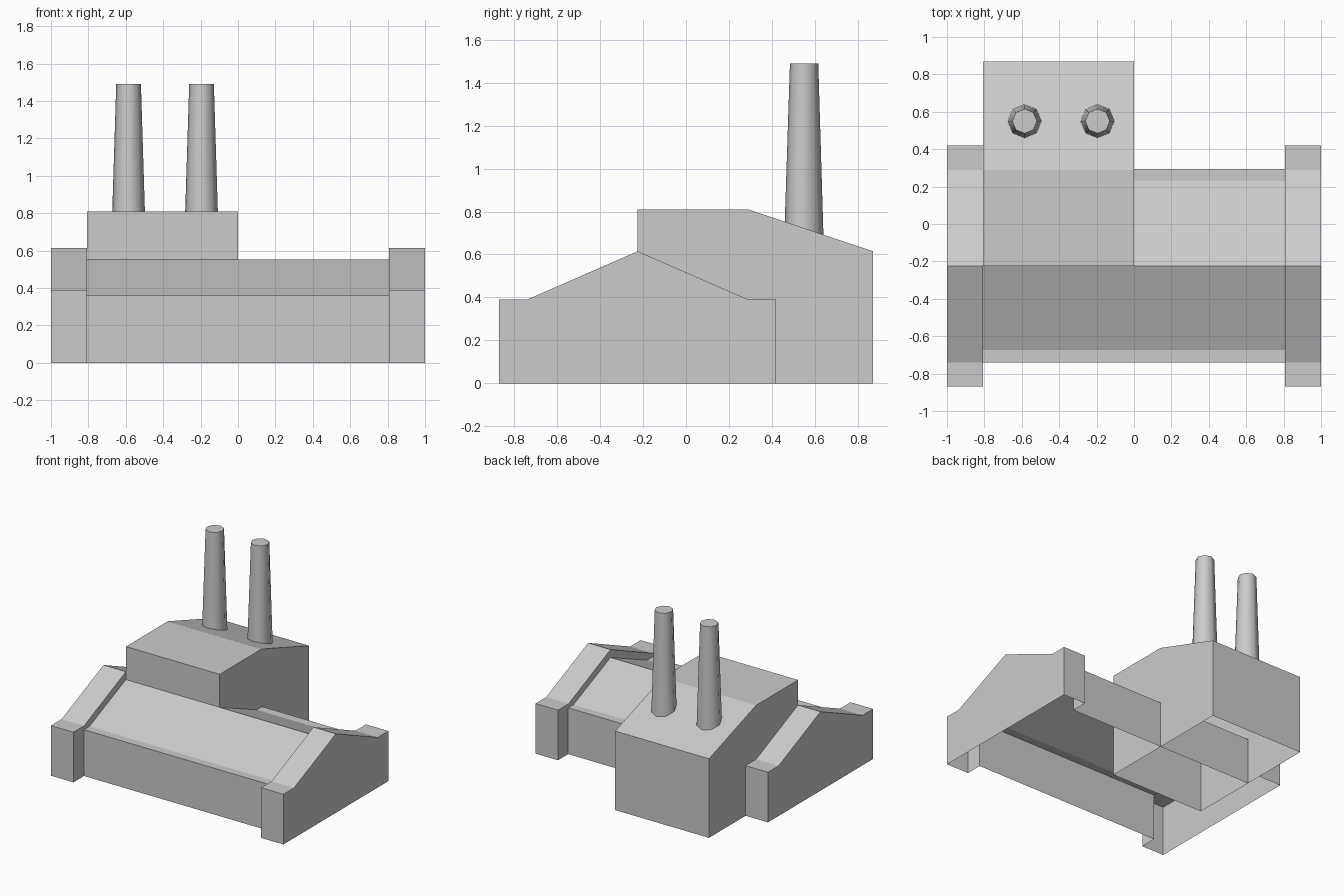
import bpy, bmesh, math

if "Cube" in bpy.data.objects:
    bpy.data.objects.remove(bpy.data.objects["Cube"])


def loft(name, sections):
    """Open-bottomed shell: skins (x, [(y, z), ...]) sections and caps both ends."""
    bm = bmesh.new()
    rings = [[bm.verts.new((x, y, z)) for y, z in prof] for x, prof in sections]
    for a, b in zip(rings, rings[1:]):
        for i in range(len(a) - 1):
            bm.faces.new((a[i], b[i], b[i + 1], a[i + 1]))
    bm.faces.new(rings[0])
    bm.faces.new(rings[-1][::-1])
    mesh = bpy.data.meshes.new(name)
    bm.to_mesh(mesh)
    bm.free()
    obj = bpy.data.objects.new(name, mesh)
    bpy.context.collection.objects.link(obj)
    return obj


def gable(front, back, front_eave, back_eave, eave, ridge):
    return [(front, 0), (front, eave), (front_eave, eave), (-0.225, ridge),
            (back_eave, eave), (back, eave), (back, 0)]


# Main hall with thicker, taller gable ends
end = gable(-0.87, 0.42, -0.74, 0.29, 0.39, 0.615)
hall = gable(-0.74, 0.295, -0.675, 0.23, 0.36, 0.553)
loft("main_hall", [(-1, end), (-0.807, end), (-0.807, hall),
                   (0.807, hall), (0.807, end), (1, end)])

# Boiler house with sloping rear roof
y0, z0, y1, z1 = 0.29, 0.81, 0.87, 0.615
boiler = [(-0.225, 0), (-0.225, z0), (y0, z0), (y1, z1), (y1, 0)]
loft("boiler_house", [(-0.807, boiler), (0, boiler)])


# Tapered chimneys whose feet follow the roof slope
def chimney(name, cx, cy=0.55, top=1.49):
    bm = bmesh.new()
    lower, upper = [], []
    for i in range(8):
        a = i * math.tau / 8
        c, s = math.cos(a), math.sin(a)
        y = cy + 0.09 * s
        z = z0 + (y - y0) * (z1 - z0) / (y1 - y0)
        lower.append(bm.verts.new((cx + 0.09 * c, y, z)))
        upper.append(bm.verts.new((cx + 0.066 * c, cy + 0.066 * s, top)))
    for i in range(8):
        j = (i + 1) % 8
        bm.faces.new((lower[i], lower[j], upper[j], upper[i]))
    bm.faces.new(upper)
    mesh = bpy.data.meshes.new(name)
    bm.to_mesh(mesh)
    bm.free()
    obj = bpy.data.objects.new(name, mesh)
    bpy.context.collection.objects.link(obj)
    bpy.ops.object.select_all(action='DESELECT')
    bpy.context.view_layer.objects.active = obj
    obj.select_set(True)
    bpy.ops.object.shade_smooth_by_angle(angle=math.radians(50))


chimney("chimney_left", -0.585)
chimney("chimney_right", -0.195)
